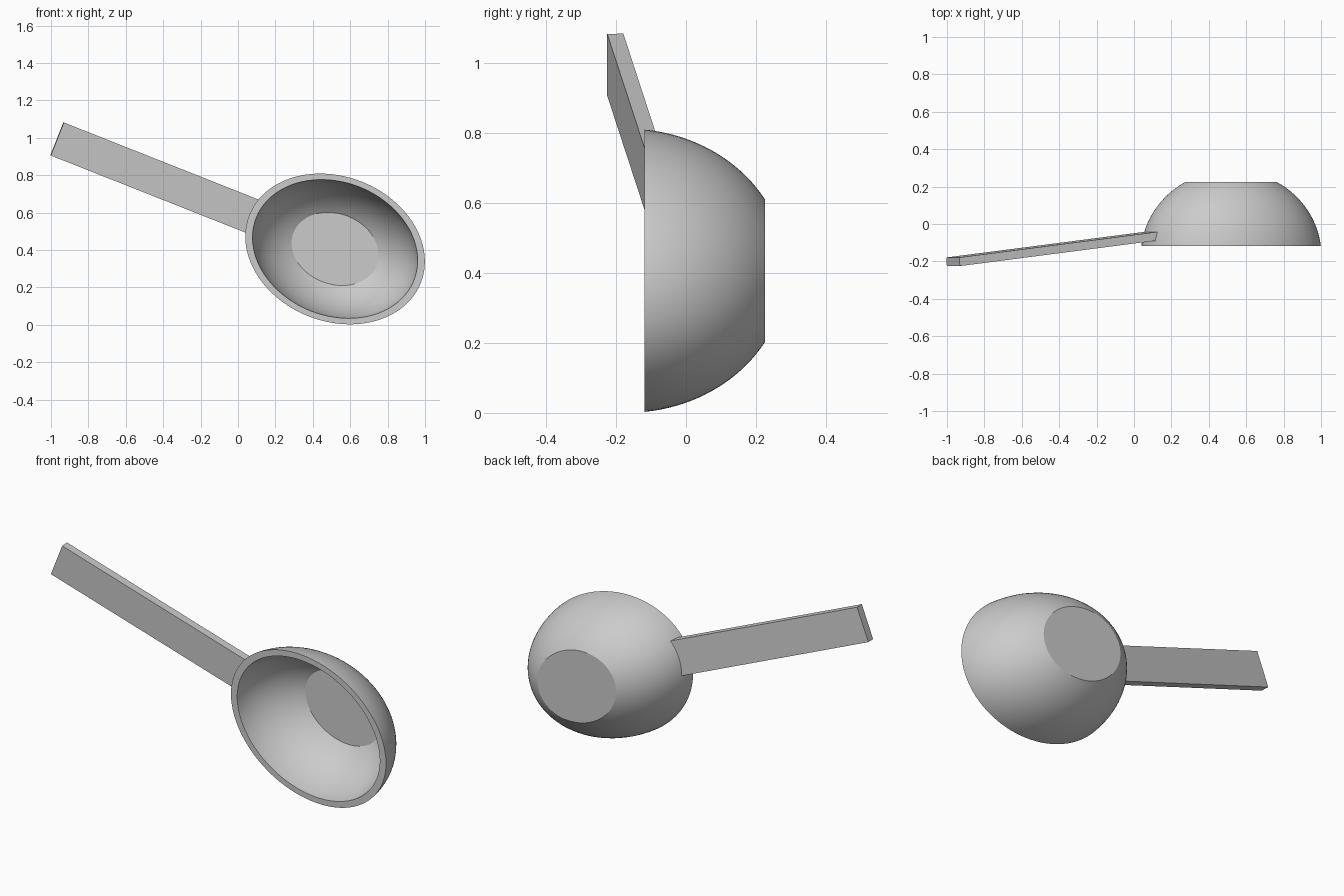
import bpy, bmesh
from math import sin, cos, pi, sqrt, radians

if "Cube" in bpy.data.objects:
    bpy.data.objects.remove(bpy.data.objects["Cube"])

TILT = radians(21.6)           # roll of the whole ladle about y
CENTRE = (0.519, 0, 0.406)     # bowl centre
A, B = 0.493, 0.387            # rim half-axes, along and across the handle
RIM_Y, BASE_Y = -0.118, 0.225  # open front and flat back
FLOOR_Y = 0.187
SEG, STEPS = 96, 20


def finish(name, bm, smooth):
    bmesh.ops.recalc_face_normals(bm, faces=bm.faces)
    mesh = bpy.data.meshes.new(name)
    bm.to_mesh(mesh)
    bm.free()
    ob = bpy.data.objects.new(name, mesh)
    bpy.context.collection.objects.link(ob)
    ob.location = CENTRE
    ob.rotation_euler = (0, TILT, 0)
    if smooth:
        bpy.ops.object.select_all(action='DESELECT')
        ob.select_set(True)
        bpy.context.view_layer.objects.active = ob
        bpy.ops.object.shade_smooth_by_angle(angle=radians(25))
    return ob


def wall(rim, base, end_y):
    """Truncated ellipsoid profile from rim to flat base: (scale, y) pairs."""
    d = 0.05
    depth = end_y - RIM_Y
    k = (rim**2 - base**2) / (depth**2 + 2 * depth * d)
    pts = []
    for i in range(STEPS + 1):
        t = depth * sin(pi / 2 * i / STEPS) if i < STEPS else depth
        t = depth * i / STEPS
        pts.append((sqrt(rim**2 - k * (t * t + 2 * t * d)), RIM_Y + t))
    return pts


# Bowl: outer wall, flat rim, inner wall, flat base and floor
profile = wall(1.0, 0.508, BASE_Y)[::-1] + wall(0.92, 0.485, FLOOR_Y)
bm = bmesh.new()
rings = [[bm.verts.new((A * s * cos(2 * pi * i / SEG), y, B * s * sin(2 * pi * i / SEG)))
          for i in range(SEG)] for s, y in profile]
for r0, r1 in zip(rings, rings[1:]):
    for i in range(SEG):
        j = (i + 1) % SEG
        bm.faces.new((r0[i], r0[j], r1[j], r1[i]))
bm.faces.new(rings[0])
bm.faces.new(rings[-1])
finish("bowl", bm, True)

# Handle: flat bar leaning forward, its inner end buried in the bowl wall
SLOPE, U0, U1 = 0.1205, 0.458, 1.597
bm = bmesh.new()
bmesh.ops.create_cube(bm, size=1)
for v in bm.verts:
    u = U1 if v.co.x < 0 else U0
    back = v.co.y > 0
    y = -0.225 + SLOPE * (U1 - u) + (0.046 if back else 0)
    v.co = (-u + (-0.003 if back and u == U1 else 0), y, v.co.z * 0.19)
finish("handle", bm, False)
